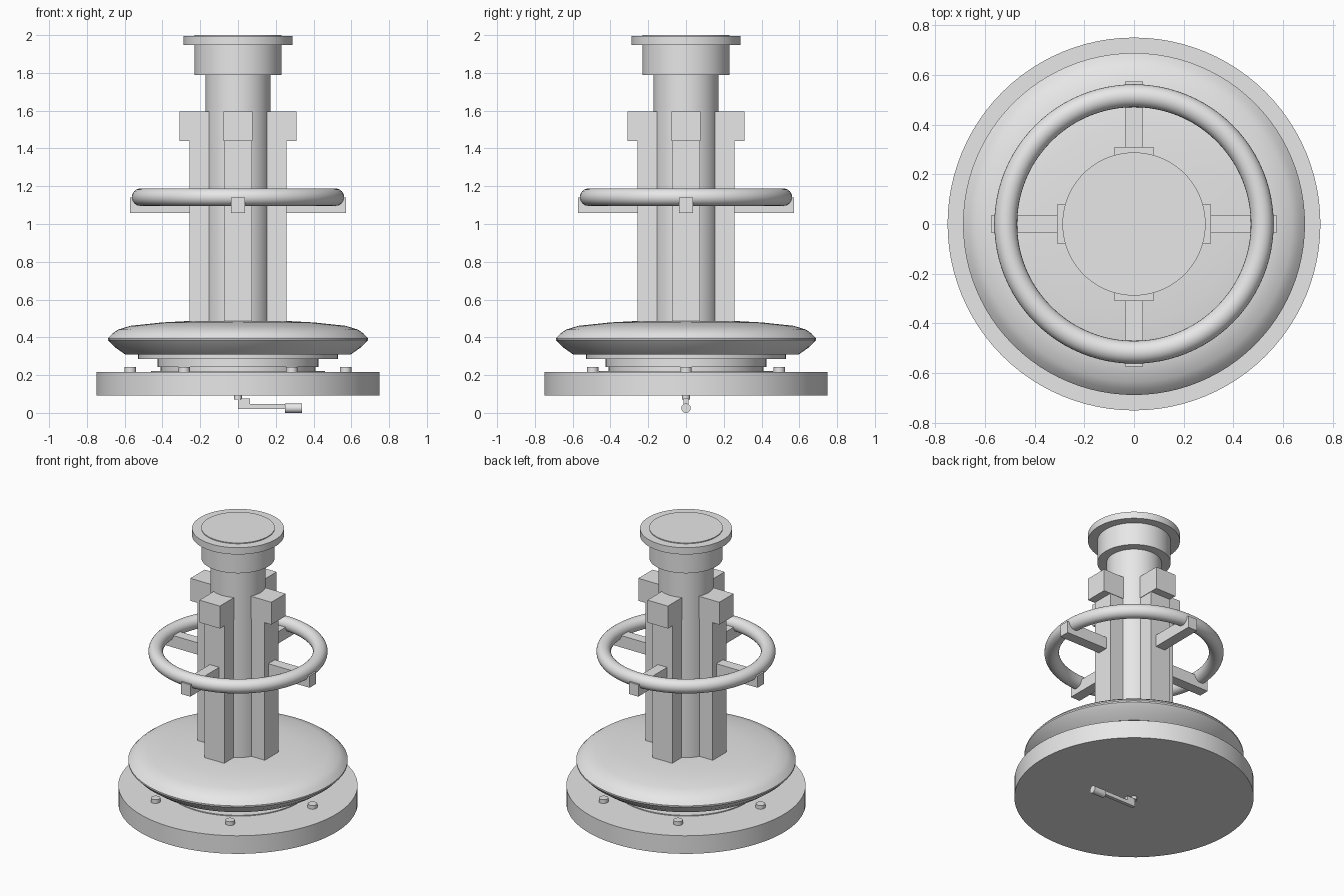
import bpy, math
from mathutils import Matrix

if "Cube" in bpy.data.objects:
    bpy.data.objects.remove(bpy.data.objects["Cube"])

grey = bpy.data.materials.new("plain_grey")
grey.diffuse_color = (0.8, 0.8, 0.8, 1)
grey.use_nodes = True
grey.node_tree.nodes["Principled BSDF"].inputs["Base Color"].default_value = grey.diffuse_color


def finish(ob, name, smooth=True):
    ob.name = name
    ob.data.materials.append(grey)
    if smooth:
        bpy.ops.object.select_all(action='DESELECT')
        ob.select_set(True)
        bpy.context.view_layer.objects.active = ob
        bpy.ops.object.shade_smooth_by_angle(angle=math.radians(30))
    return ob


def lathe(name, profile, n=96):
    """Closed solid of revolution from (radius, z) points, bottom to top."""
    verts, faces = [], []
    for r, z in profile:
        for i in range(n):
            a = 2 * math.pi * i / n
            verts.append((r * math.cos(a), r * math.sin(a), z))
    for k in range(len(profile) - 1):
        for i in range(n):
            j = (i + 1) % n
            faces.append((k * n + i, k * n + j, (k + 1) * n + j, (k + 1) * n + i))
    faces.append(tuple(reversed(range(n))))
    top = (len(profile) - 1) * n
    faces.append(tuple(range(top, top + n)))
    me = bpy.data.meshes.new(name)
    me.from_pydata(verts, [], faces)
    ob = bpy.data.objects.new(name, me)
    bpy.context.collection.objects.link(ob)
    return finish(ob, name)


def box(name, lo, hi, turn=0.0):
    """Box between two corners, turned about the z axis."""
    bpy.ops.mesh.primitive_cube_add(size=1)
    ob = bpy.context.object
    size = [b - a for a, b in zip(lo, hi)]
    mid = [(a + b) / 2 for a, b in zip(lo, hi)]
    ob.data.transform(Matrix.Rotation(turn, 4, 'Z') @ Matrix.Translation(mid)
                      @ Matrix.Diagonal((*size, 1)))
    return finish(ob, name, False)


def rod(name, r, depth, loc, rot=(0, 0, 0), n=24):
    bpy.ops.mesh.primitive_cylinder_add(vertices=n, radius=r, depth=depth,
                                        location=loc, rotation=rot)
    return finish(bpy.context.object, name)


# Base plate, stepped bearing and dish
lathe("base_plate", [(0.75, 0.092), (0.75, 0.217)])
lathe("bearing_seat", [(0.46, 0.21), (0.46, 0.223)])
lathe("bearing", [(0.41, 0.215), (0.41, 0.243), (0.425, 0.243), (0.425, 0.285),
                  (0.53, 0.285), (0.53, 0.315)])
lathe("dish", [(0.595, 0.308), (0.655, 0.35), (0.688, 0.385), (0.688, 0.395),
               (0.665, 0.42), (0.635, 0.441), (0.57, 0.461), (0.40, 0.479),
               (0.25, 0.487), (0.10, 0.488)])

# Six bolts on the base plate
for i in range(6):
    a = i * math.pi / 3
    rod("bolt", 0.03, 0.03, (0.57 * math.cos(a), 0.57 * math.sin(a), 0.228))

# Central column and cap
lathe("column", [(0.172, 0.47), (0.172, 1.80)])
lathe("cap", [(0.23, 1.79), (0.23, 1.95)])
lathe("cap_rim", [(0.288, 1.947), (0.288, 1.994)])
lathe("cap_disc", [(0.23, 1.98), (0.23, 2.0)])

# Four posts with head blocks and ring arms
for i in range(4):
    t = i * math.pi / 2
    box("post", (0.12, -0.075, 0.475), (0.257, 0.075, 1.46), t)
    box("head_block", (0.15, -0.078, 1.44), (0.31, 0.078, 1.595), t)
    box("ring_arm", (0.24, -0.036, 1.058), (0.573, 0.036, 1.14), t)

# Hand ring
bpy.ops.mesh.primitive_torus_add(major_radius=0.516, minor_radius=0.046, major_segments=96,
                                 minor_segments=24, location=(0, 0, 1.142))
finish(bpy.context.object, "hand_ring")

# Crank below the base
rod("crank_pivot", 0.02, 0.025, (0, 0, 0.084))
box("crank_web", (0.0, -0.012, 0.02), (0.064, 0.012, 0.076))
box("crank_arm", (0.0, -0.012, 0.02), (0.26, 0.012, 0.046))
rod("crank_handle", 0.025, 0.092, (0.294, 0, 0.025), (0, math.pi / 2, 0))
